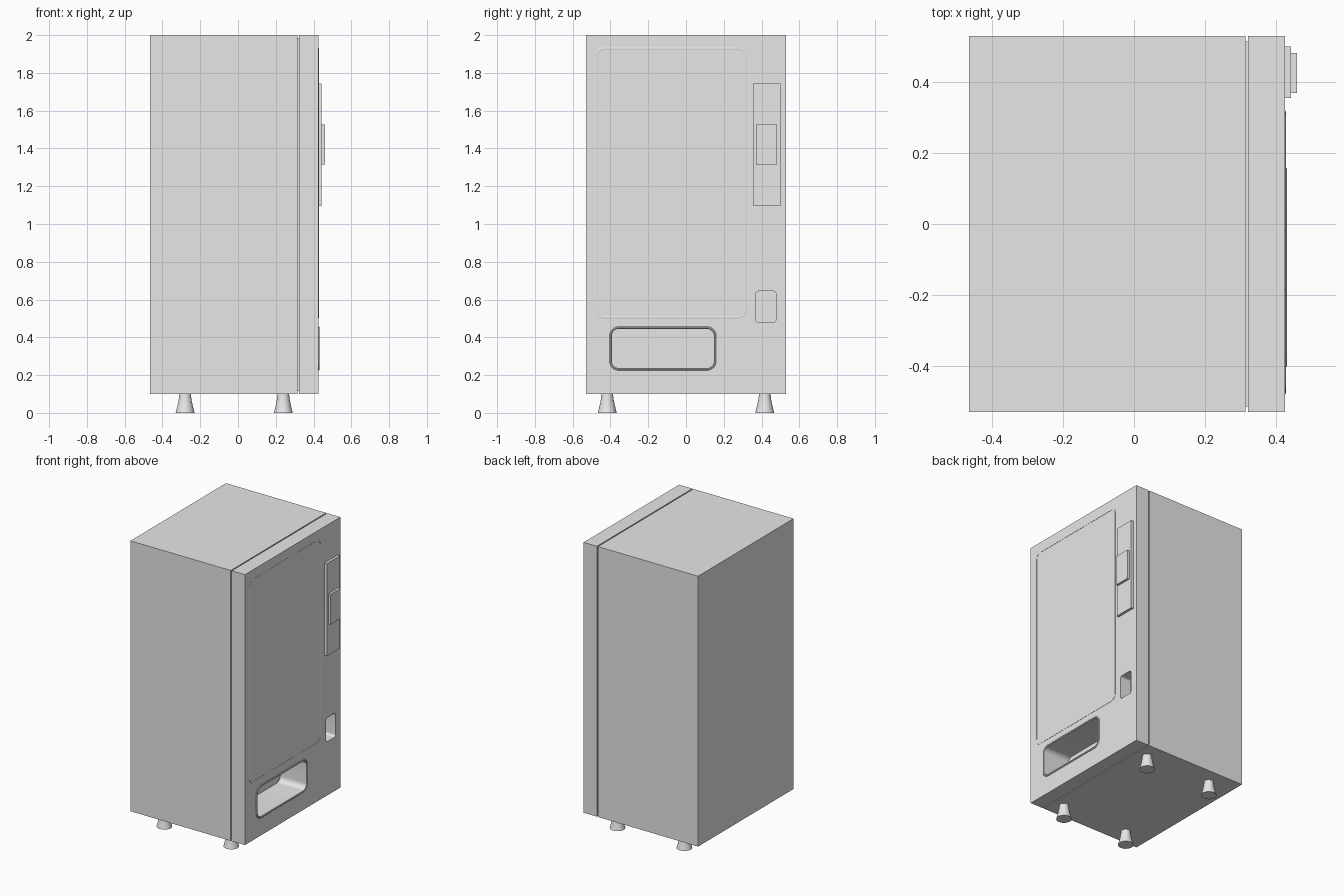
import bpy
import bmesh
from math import cos, sin, pi

if "Cube" in bpy.data.objects:
    bpy.data.objects.remove(bpy.data.objects["Cube"])

grey = bpy.data.materials.new("light_grey")
grey.use_nodes = True
grey.diffuse_color = (0.8, 0.8, 0.8, 1)
grey.node_tree.nodes["Principled BSDF"].inputs["Base Color"].default_value = (0.8, 0.8, 0.8, 1)

FACE = 0.425  # plane of the door's outer face


def loft(name, rings, capped=True, closed=False):
    """Skin a list of equal-length point rings."""
    bm = bmesh.new()
    loops = [[bm.verts.new(p) for p in ring] for ring in rings]
    pairs = list(zip(loops, loops[1:]))
    if closed:
        pairs.append((loops[-1], loops[0]))
    for a, b in pairs:
        for i in range(len(a)):
            j = (i + 1) % len(a)
            bm.faces.new((a[i], a[j], b[j], b[i]))
    if capped:
        bm.faces.new(loops[0])
        bm.faces.new(loops[-1])
    bmesh.ops.recalc_face_normals(bm, faces=bm.faces)
    mesh = bpy.data.meshes.new(name)
    bm.to_mesh(mesh)
    bm.free()
    mesh.materials.append(grey)
    obj = bpy.data.objects.new(name, mesh)
    bpy.context.collection.objects.link(obj)
    return obj


def smooth(obj):
    bpy.ops.object.select_all(action="DESELECT")
    obj.select_set(True)
    bpy.context.view_layer.objects.active = obj
    bpy.ops.object.shade_smooth_by_angle()


def rounded(x, rect, radius, inset=0.0, steps=8):
    """Rounded rectangle (y0, y1, z0, z1) in the plane at x."""
    y0, y1, z0, z1 = rect
    corners = [(y1, z1, -1, -1), (y0, z1, 1, -1), (y0, z0, 1, 1), (y1, z0, -1, 1)]
    points = []
    for q, (y, z, sy, sz) in enumerate(corners):
        for i in range(steps + 1):
            a = (q + i / steps) * pi / 2
            r = radius - inset
            points.append((x, y + sy * radius + r * cos(a), z + sz * radius + r * sin(a)))
    return points


def rectangle(x, inset=0.0):
    y, low, high = 0.53 - inset, 0.1 + inset, 2.0 - inset
    return [(x, -y, low), (x, y, low), (x, y, high), (x, -y, high)]


def box(name, x0, x1, y0, y1, z0, z1):
    return loft(name, [[(x, y0, z0), (x, y1, z0), (x, y1, z1), (x, y0, z1)] for x in (x0, x1)])


def recess(target, rect, radius, depth, inset=0.0):
    cutter = loft("recess_cutter", [rounded(x, rect, radius, inset) for x in (FACE - depth, FACE + 0.1)])
    cutter.hide_render = True
    mod = target.modifiers.new("recess", "BOOLEAN")
    mod.operation = "DIFFERENCE"
    mod.solver = "EXACT"
    mod.object = cutter
    bpy.context.view_layer.objects.active = target
    bpy.ops.object.modifier_apply(modifier=mod.name)
    bpy.data.objects.remove(cutter)


def rim(name, rect, radius, width, height):
    """Thin raised trim with a chamfered section."""
    section = [(-0.005, 0), (height * 0.5, 0), (height, width * 0.3),
               (height, width * 0.7), (height * 0.5, width), (-0.005, width)]
    obj = loft(name, [rounded(FACE + h, rect, radius, i) for h, i in section], capped=False, closed=True)
    smooth(obj)


# Cabinet and door, separated by a narrow groove
cabinet = loft("cabinet_and_door", [
    rectangle(-0.465), rectangle(0.314), rectangle(0.314, 0.015),
    rectangle(0.322, 0.015), rectangle(0.322), rectangle(FACE)])

# Delivery tray and coin return openings
window = (-0.48, 0.32, 0.50, 1.935)
tray = (-0.405, 0.16, 0.225, 0.457)
recess(cabinet, tray, 0.05, 0.2, inset=0.012)
recess(cabinet, (0.37, 0.476, 0.478, 0.645), 0.016, 0.085)
smooth(cabinet)

# Trims round the display window and the tray
rim("window_trim", window, 0.045, 0.012, 0.003)
rim("tray_trim", tray, 0.05, 0.012, 0.006)

# Payment panel and its raised unit
box("payment_panel", FACE - 0.005, 0.443, 0.355, 0.50, 1.095, 1.745)
box("payment_unit", 0.44, 0.46, 0.37, 0.482, 1.315, 1.527)

# Flared feet
foot_profile = [(0.05, 0.0), (0.048, 0.008), (0.04, 0.04), (0.034, 0.07), (0.03, 0.102)]
for x, end in ((-0.28, "back"), (0.24, "front")):
    for y, side in ((-0.417, "right"), (0.417, "left")):
        foot = loft(f"{end}_{side}_foot", [
            [(x + r * cos(i * pi / 16), y + r * sin(i * pi / 16), z) for i in range(32)]
            for r, z in foot_profile])
        smooth(foot)
